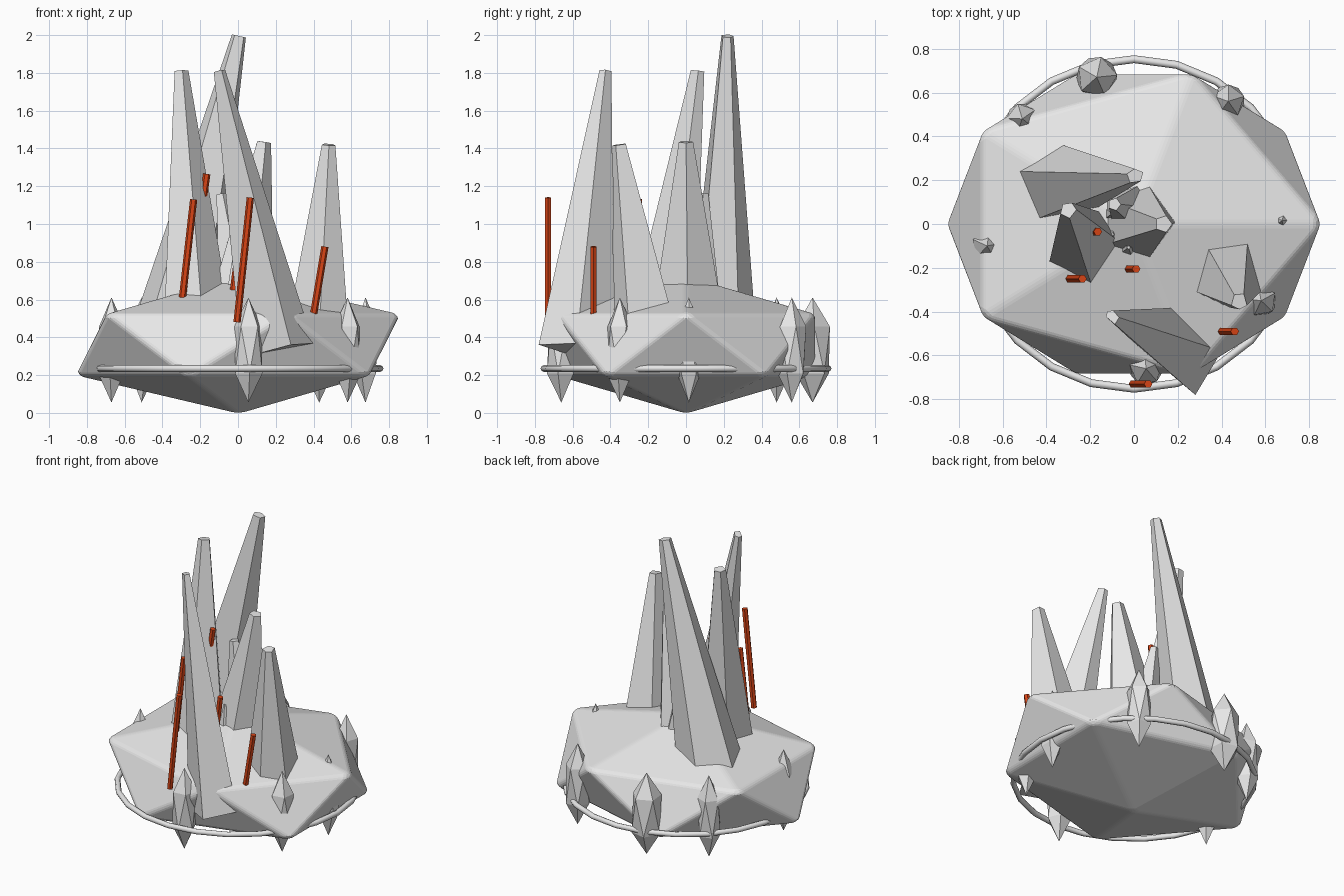
import bpy, bmesh, math
from mathutils import Vector, Matrix

if "Cube" in bpy.data.objects:
    bpy.data.objects.remove(bpy.data.objects["Cube"])


def material(name, rgb):
    m = bpy.data.materials.new(name)
    m.diffuse_color = (*rgb, 1)
    m.use_nodes = True
    m.node_tree.nodes["Principled BSDF"].inputs["Base Color"].default_value = m.diffuse_color
    return m


STONE = material("pale_stone", (0.8, 0.8, 0.8))
EMBER = material("ember_orange", (0.7, 0.06, 0.008))


def finish(bm, name, mat):
    bmesh.ops.recalc_face_normals(bm, faces=bm.faces)
    mesh = bpy.data.meshes.new(name)
    bm.to_mesh(mesh)
    bm.free()
    mesh.materials.append(mat)
    ob = bpy.data.objects.new(name, mesh)
    bpy.context.collection.objects.link(ob)
    return ob


def gem(name, centre, size, turn=0):
    """Twenty-sided stone stretched to the given half sizes."""
    bm = bmesh.new()
    bmesh.ops.create_icosphere(bm, subdivisions=1, radius=1)
    m = Matrix.Translation(centre) @ Matrix.Diagonal((*size, 1)) @ Matrix.Rotation(turn, 4, 'Z')
    bmesh.ops.transform(bm, matrix=m, verts=bm.verts)
    return finish(bm, name, STONE)


def spike(name, corners, z, tip, tip_radius, mat=STONE):
    """Leaning tapered shaft; both ends are cut square to its axis."""
    pts = [Vector((x, y, 0)) for x, y in corners]
    mid = sum(pts, Vector()) / len(pts)
    base, tip = mid + Vector((0, 0, z)), Vector(tip)
    axis = tip - base
    k = tip_radius / max((p - mid).length for p in pts)
    rings = []
    bm = bmesh.new()
    for centre, s in ((base, 1), (tip, k)):
        ring = []
        for p in pts:
            d = (p - mid) * s
            d.z = -(axis.x * d.x + axis.y * d.y) / axis.z
            ring.append(bm.verts.new(centre + d))
        rings.append(ring)
        bm.faces.new(ring)
    n = len(pts)
    for i in range(n):
        j = (i + 1) % n
        bm.faces.new((rings[0][i], rings[0][j], rings[1][j], rings[1][i]))
    return finish(bm, name, mat)


def polygon(x, y, r, sides=5, turn=0.0):
    return [(x + r * math.cos(turn + math.tau * i / sides),
             y + r * math.sin(turn + math.tau * i / sides)) for i in range(sides)]


# Faceted island with softened edges
island = gem("island", (0, 0, 0.36), (0.96, 0.81, 0.365))
bevel = island.modifiers.new("soft_edges", 'BEVEL')
bevel.width = 0.02
bevel.segments = 3
bevel.limit_method = 'NONE'

# Orbiting ring
bpy.ops.mesh.primitive_torus_add(major_segments=24, minor_segments=8, major_radius=0.752,
                                 minor_radius=0.018, location=(0, 0, 0.235))
ring = bpy.context.object
ring.name = "ring"
ring.data.materials.append(STONE)
bpy.ops.object.shade_smooth_by_angle(angle=math.radians(50))

# Rim crystals: x, y, radius, turn
rim = [(0.055, -0.66, 0.085, 0.4), (0.58, -0.35, 0.08, 0.5), (0.675, 0.015, 0.075, 0),
       (0.43, 0.56, 0.085, 0.3), (-0.17, 0.67, 0.105, 0.1), (-0.51, 0.48, 0.08, 0.6),
       (-0.67, -0.1, 0.08, 0.2)]
for i, (x, y, r, turn) in enumerate(rim):
    gem(f"rim_crystal_{i + 1}", (x, y, 0.333), (r, r, 0.278), turn)

# Tall leaning spikes
spike("front_spike", [(0.28, -0.78), (0.40, -0.58), (0.23, -0.38), (0.06, -0.40), (0.02, -0.56)],
      0.325, (-0.10, -0.42, 1.81), 0.04)
spike("left_spike", [(-0.39, -0.19), (-0.19, -0.29), (-0.04, -0.10), (-0.14, 0.05), (-0.34, 0.02)],
      0.5, (-0.30, 0.065, 1.81), 0.04)
spike("back_spike", [(-0.53, 0.24), (-0.34, 0.365), (-0.13, 0.28), (-0.19, 0.06), (-0.45, 0.02)],
      0.5, (0.005, 0.22, 1.995), 0.04)
spike("right_spike", [(0.32, -0.08), (0.52, -0.06), (0.585, -0.30), (0.43, -0.38), (0.26, -0.30)],
      0.45, (0.48, -0.355, 1.42), 0.042)
spike("centre_spike", polygon(0, 0.01, 0.19), 0.55, (0.135, 0, 1.435), 0.04)
spike("small_spike", polygon(0, 0.07, 0.12), 0.55, (-0.09, 0.09, 1.16), 0.03)

# Ring of little shards around the centre
for i in range(7):
    a = math.tau * i / 7
    x, y = 0.11 * math.cos(a), 0.11 * math.sin(a)
    spike(f"shard_{i + 1}", polygon(x, y, 0.05), 0.6, (x, y, 0.81), 0.008)

# Glowing bars: bottom x, bottom z, top x, top z, y
bars = [(-0.295, 0.60, -0.235, 1.13, -0.25), (-0.005, 0.48, 0.065, 1.14, -0.73),
        (0.40, 0.52, 0.46, 0.88, -0.49), (-0.20, 1.02, -0.165, 1.265, -0.035),
        (-0.025, 0.64, 0.01, 0.91, -0.205)]
for i, (x0, z0, x1, z1, y) in enumerate(bars):
    spike(f"ember_bar_{i + 1}", polygon(x0, y, 0.019, 6), z0, (x1, y, z1), 0.019, EMBER)
